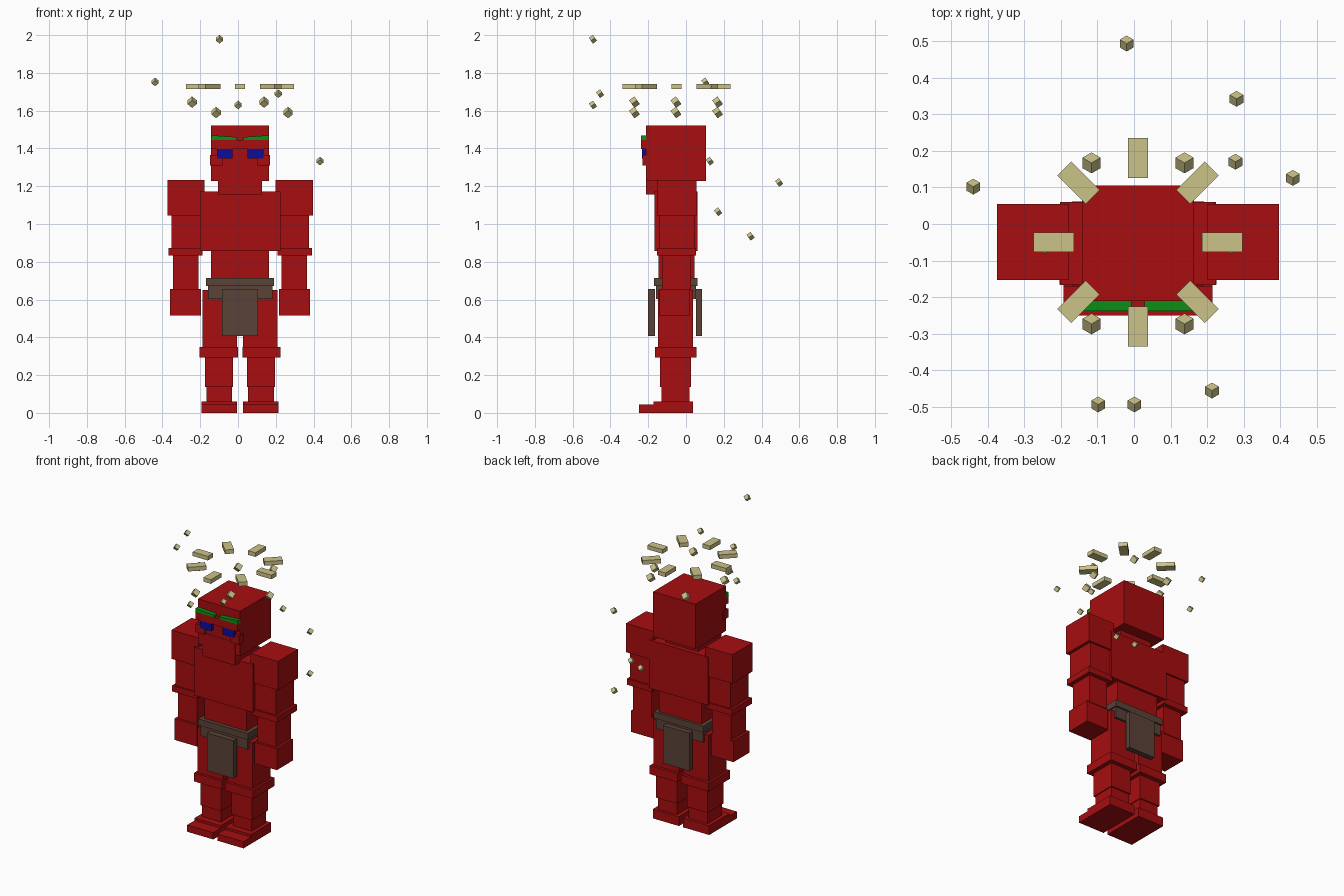
import bpy, bmesh, math
from mathutils import Matrix, Vector

if "Cube" in bpy.data.objects:
    bpy.data.objects.remove(bpy.data.objects["Cube"])

CX = 0.011   # symmetry plane of the figure


def material(name, rgb):
    m = bpy.data.materials.new(name)
    m.diffuse_color = (*rgb, 1)
    m.use_nodes = True
    m.node_tree.nodes["Principled BSDF"].inputs["Base Color"].default_value = m.diffuse_color
    return m


RED = material("deep red", (0.385, 0.004, 0.005))
BROWN = material("dark brown", (0.10, 0.055, 0.039))
GREEN = material("green", (0.004, 0.27, 0.007))
BLUE = material("blue", (0.004, 0.004, 0.33))
BONE = material("pale sand", (0.60, 0.54, 0.25))


def block(name, size, loc, mat, rot=Matrix.Identity(4)):
    """Box of the given size, rotated about its centre."""
    bm = bmesh.new()
    bmesh.ops.create_cube(bm, size=1)
    bm.transform(rot @ Matrix.Diagonal((*size, 1)))
    me = bpy.data.meshes.new(name)
    bm.to_mesh(me)
    bm.free()
    me.materials.append(mat)
    ob = bpy.data.objects.new(name, me)
    ob.location = loc
    bpy.context.collection.objects.link(ob)
    return ob


def span(name, x, y, z, mat=RED):
    """Box from ranges; x is measured from the symmetry plane."""
    size = [b - a for a, b in (x, y, z)]
    loc = [(a + b) / 2 for a, b in (x, y, z)]
    return block(name, size, (loc[0] + CX, loc[1], loc[2]), mat)


def pair(name, x, y, z, mat=RED):
    span("right_" + name, x, y, z, mat)
    span("left_" + name, (-x[1], -x[0]), y, z, mat)


def middle(name, half, y, z, mat=RED):
    span(name, (-half, half), y, z, mat)


# Head and face
middle("head", 0.153, (-0.211, 0.105), (1.227, 1.521))
middle("chin_and_neck", 0.117, (-0.213, 0.03), (1.157, 1.31))
middle("brow_ridge", 0.153, (-0.238, -0.2), (1.398, 1.445))
pair("cheek", (0.092, 0.158), (-0.23, -0.18), (1.31, 1.365))
pair("eye", (0.04, 0.123), (-0.234, -0.2), (1.348, 1.402), BLUE)
for side, s in (("right", 1), ("left", -1)):
    block(side + "_eyebrow", (0.135, 0.029, 0.026), (CX + s * 0.0855, -0.2235, 1.452),
          GREEN, Matrix.Rotation(-s * math.radians(4), 4, 'Y'))

# Torso
middle("chest", 0.213, (-0.167, 0.06), (0.858, 1.173))
middle("abdomen", 0.153, (-0.145, 0.045), (0.62, 0.87))

# Belt and loin cloth
middle("belt", 0.18, (-0.17, 0.062), (0.672, 0.714), BROWN)
middle("lower_wrap", 0.171, (-0.16, 0.052), (0.602, 0.68), BROWN)
middle("front_flap", 0.096, (-0.2, -0.163), (0.408, 0.655), BROWN)
middle("back_flap", 0.096, (0.052, 0.086), (0.408, 0.655), BROWN)

# Arms
pair("shoulder", (0.188, 0.385), (-0.153, 0.055), (1.045, 1.233))
pair("upper_arm", (0.208, 0.364), (-0.142, 0.044), (0.86, 1.05))
pair("elbow_band", (0.198, 0.38), (-0.153, 0.053), (0.833, 0.872))
pair("forearm", (0.219, 0.354), (-0.128, 0.026), (0.65, 0.84))
pair("hand", (0.207, 0.37), (-0.143, 0.022), (0.515, 0.655))

# Legs
pair("thigh", (0.016, 0.199), (-0.148, 0.036), (0.34, 0.65))
pair("knee_band", (0.012, 0.214), (-0.165, 0.055), (0.294, 0.349))
pair("shin", (0.037, 0.186), (-0.138, 0.026), (0.136, 0.3))
pair("ankle", (0.043, 0.179), (-0.13, 0.018), (0.05, 0.14))
pair("heel", (0.015, 0.204), (-0.172, 0.036), (0, 0.06))
pair("toe", (0.015, 0.204), (-0.25, -0.16), (0, 0.044))

# Floating crown of radial bars
CROWN = Vector((CX, -0.05, 0))
for i in range(8):
    turn = Matrix.Rotation(i * math.pi / 4, 4, 'Z')
    block(f"crown_bar_{i + 1}", (0.11, 0.054, 0.027),
          CROWN + turn @ Vector((0.23, 0, 1.728)), BONE, turn)

# Ring of tilted cubes below the crown, alternating in height
TILT = Matrix.Rotation(-math.radians(54.7), 4, 'X') @ Matrix.Rotation(math.pi / 4, 4, 'Z')
for i in range(6):
    a = i * math.pi / 3
    block(f"crown_cube_{i + 1}", (0.035,) * 3,
          CROWN + Vector((0.254 * math.cos(a), 0.254 * math.sin(a) - 0.003,
                          1.645 if i % 2 else 1.59)), BONE, TILT)

# Loose sparks drifting around the figure
SPARKS = [(-0.098, -0.493, 1.978), (0.001, -0.493, 1.63), (0.213, -0.455, 1.69),
          (-0.439, 0.102, 1.752), (0.434, 0.126, 1.333), (-0.02, 0.493, 1.22),
          (0.277, 0.17, 1.065), (0.28, 0.342, 0.935)]
for i, p in enumerate(SPARKS):
    block(f"spark_{i + 1}", (0.0265,) * 3, p, BONE, TILT)
